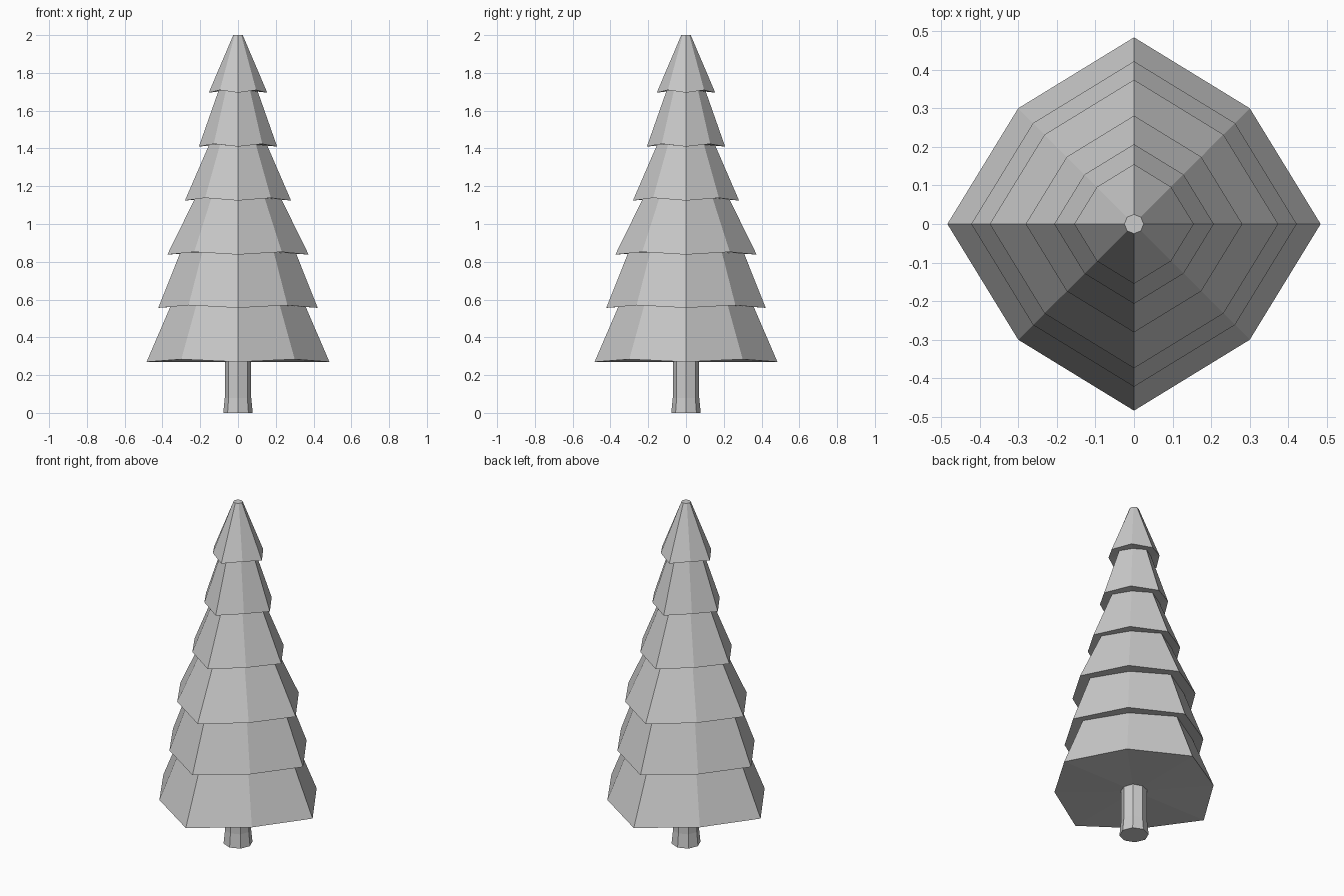
import bpy, bmesh
from math import cos, sin, pi

if "Cube" in bpy.data.objects:
    bpy.data.objects.remove(bpy.data.objects["Cube"])

SIDES = 8


def ring(bm, radius, z, squash=1.0, lift=0.0):
    """Octagon ring; every second corner may be pulled in and lifted."""
    verts = []
    for i in range(SIDES):
        a = 2 * pi * i / SIDES
        r = radius * (squash if i % 2 else 1.0)
        verts.append(bm.verts.new((r * cos(a), r * sin(a), z + (lift if i % 2 else 0))))
    return verts


def loft(name, specs):
    """Skin a stack of rings from bottom to top and close both ends."""
    bm = bmesh.new()
    rings = [ring(bm, *s) for s in specs]
    for lo, hi in zip(rings, rings[1:]):
        for i in range(SIDES):
            j = (i + 1) % SIDES
            bm.faces.new((lo[i], lo[j], hi[j], hi[i]))
    # bottom fan and flat top
    centre = bm.verts.new((0, 0, specs[0][1]))
    for i in range(SIDES):
        bm.faces.new((centre, rings[0][(i + 1) % SIDES], rings[0][i]))
    bm.faces.new(rings[-1])
    bmesh.ops.recalc_face_normals(bm, faces=bm.faces)
    mesh = bpy.data.meshes.new(name)
    bm.to_mesh(mesh)
    bm.free()
    obj = bpy.data.objects.new(name, mesh)
    bpy.context.collection.objects.link(obj)
    return obj


# Foliage tiers: (skirt radius, skirt z, top radius, top z)
tiers = [
    (0.484, 0.27, 0.355, 0.57),
    (0.422, 0.556, 0.305, 0.85),
    (0.374, 0.838, 0.227, 1.137),
    (0.281, 1.124, 0.153, 1.42),
    (0.207, 1.41, 0.103, 1.706),
    (0.155, 1.695, 0.025, 2.0),
]
profile = []
for r0, z0, r1, z1 in tiers:
    profile.append((r0, z0, 0.877, 0.014))
    profile.append((r1, z1, 1.0 if z1 == 2.0 else 0.88, 0.0))
loft("foliage", profile)

# Trunk with a slight flare at the foot
loft("trunk", [(0.078, 0.0), (0.07, 0.08), (0.07, 0.28)])
